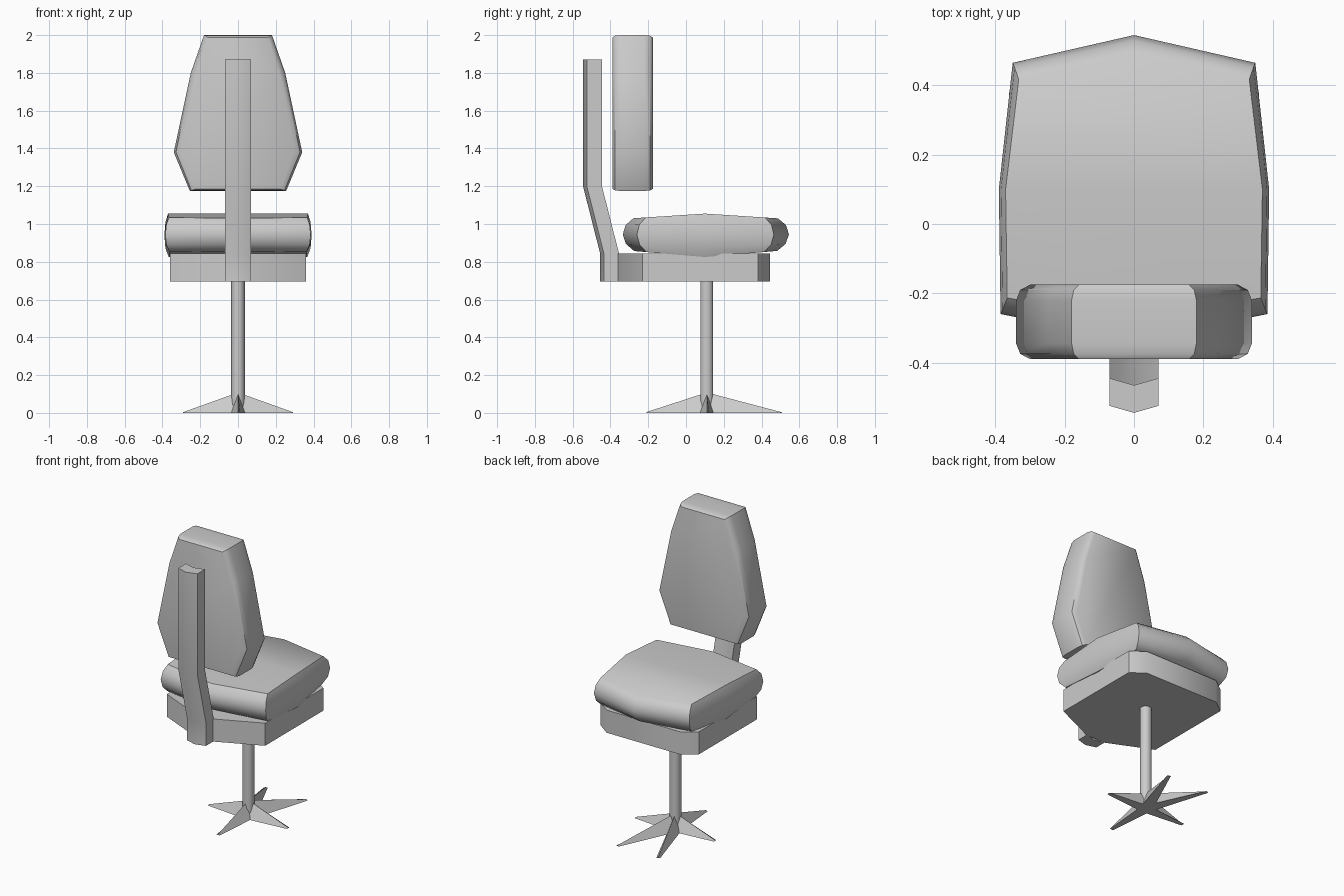
import bpy, bmesh, math
from mathutils import Vector

cube = bpy.data.objects.get("Cube")
if cube:
    bpy.data.objects.remove(cube, do_unlink=True)

grey = bpy.data.materials.new("light_grey")
GREY = (0.6, 0.6, 0.6, 1)
grey.use_nodes = True
grey.diffuse_color = GREY
grey.node_tree.nodes["Principled BSDF"].inputs["Base Color"].default_value = GREY


def mirrored(half):
    """Complete a right-hand outline with its left-hand mirror image."""
    return half + [(-x, v) for x, v in reversed(half) if abs(x) > 1e-6]


def loft(name, rings, caps=None, angle=40):
    """Skin equal-sized rings of points and close both ends."""
    bm = bmesh.new()
    loops = [[bm.verts.new(p) for p in ring] for ring in rings]
    n = len(loops[0])
    for a, b in zip(loops, loops[1:]):
        for i in range(n):
            j = (i + 1) % n
            bm.faces.new((a[i], a[j], b[j], b[i]))
    for end in (loops[0], loops[-1]):
        for cap in caps or [range(n)]:
            bm.faces.new([end[i] for i in cap])
    bmesh.ops.recalc_face_normals(bm, faces=bm.faces)
    mesh = bpy.data.meshes.new(name)
    bm.to_mesh(mesh)
    bm.free()
    mesh.materials.append(grey)
    obj = bpy.data.objects.new(name, mesh)
    bpy.context.collection.objects.link(obj)
    bpy.ops.object.select_all(action='DESELECT')
    obj.select_set(True)
    bpy.context.view_layer.objects.active = obj
    bpy.ops.object.shade_smooth_by_angle(angle=math.radians(angle))
    return obj


# Seat cushion: pillow with a gentle ridge across its top and underside
MID_Y = 0.1
seat = [(0, 0.545), (0.35, 0.465), (0.39, 0.1), (0.385, -0.26), (0, -0.335),
        (-0.385, -0.26), (-0.39, 0.1), (-0.35, 0.465)]


def seat_ring(sx, sy, t):
    ring = []
    for x, y in seat:
        dy = (y - MID_Y) * sy
        low = 0.825 + 0.085 * abs(dy)
        high = 1.055 - 0.065 * abs(dy)
        ring.append((x * sx, MID_Y + dy, low + (high - low) * t))
    return ring


loft("seat_cushion",
     [seat_ring(*r) for r in ((0.94, 0.86, 0), (0.985, 0.96, 0.2), (1, 1, 0.5),
                              (0.985, 0.965, 0.8), (0.95, 0.87, 1))],
     caps=[(0, 1, 2, 6, 7), (2, 3, 4, 5, 6)])

# Backrest: tapered panel with softened front and back rims
back = mirrored([(0.18, 2.0), (0.25, 1.8), (0.34, 1.38), (0.255, 1.175)])
MID_Z = 1.55
loft("backrest",
     [[(x * sx, y, MID_Z + (z - MID_Z) * sz) for x, z in back]
      for y, sx, sz in ((-0.39, 0.88, 0.97), (-0.375, 0.965, 0.993), (-0.345, 1, 1),
                        (-0.22, 1, 1), (-0.19, 0.965, 0.993), (-0.175, 0.88, 0.97))])

# Seat frame: flat plate with chamfered front corners
frame = mirrored([(0.27, 0.445), (0.36, 0.38), (0.36, -0.23), (0.07, -0.36)])
loft("seat_frame", [[(x, y, z) for x, y in frame] for z in (0.695, 0.845)])

# Back post: bent bar with a chevron cross-section
chevron = [(0.07, 0.1), (0.07, 0.02), (0, 0), (-0.07, 0.02), (-0.07, 0.1), (0, 0.08)]
loft("back_post",
     [[(x, y0 + y, z) for x, y in chevron]
      for y0, z in ((-0.455, 0.695), (-0.455, 0.845), (-0.545, 1.2), (-0.545, 1.87))])

# Stem
STEM_Y = 0.11
loft("stem", [[(0.036 * math.cos(i * math.pi / 5), STEM_Y + 0.036 * math.sin(i * math.pi / 5), z)
               for i in range(10)] for z in (0.02, 0.7)])

# Five ridged feet spreading from the stem
for k, (dx, dy) in enumerate([(0.15, 0.395), (-0.15, 0.395), (0.29, 0), (-0.29, 0), (0, -0.32)]):
    hub = Vector((0, STEM_Y, 0))
    out = Vector((dx, dy, 0))
    side = Vector((-dy, dx, 0)).normalized()
    up = Vector((0, 0, 1))
    rings = [[p + side * w, p - side * w, p + up * h]
             for p, w, h in ((hub, 0.04, 0.108), (hub + out, 0.012, 0.004))]
    loft("foot_%d" % (k + 1), rings, angle=20)
